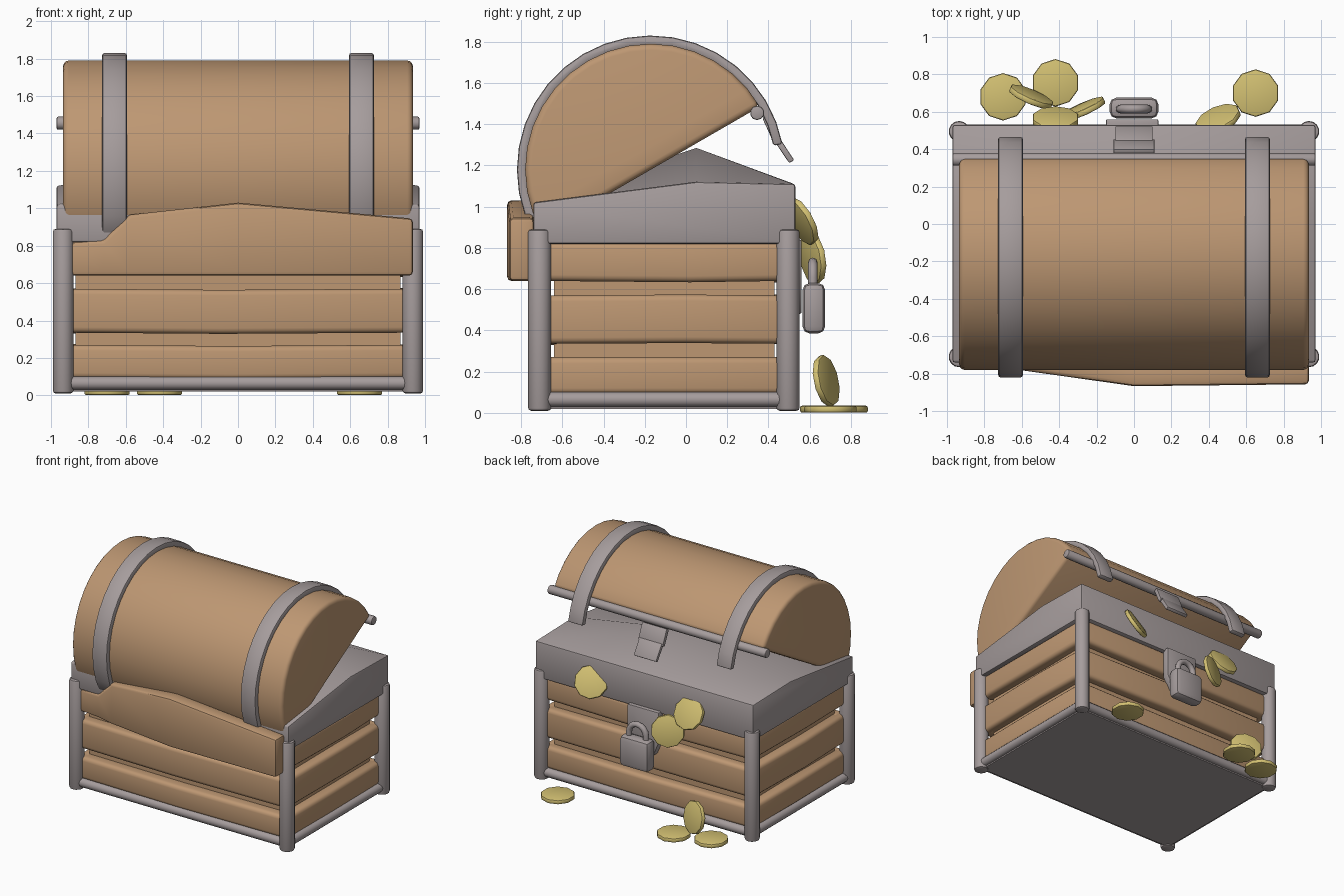
import bpy, bmesh, math, random
from mathutils import Vector

random.seed(4)
cube = bpy.data.objects.get("Cube")
if cube:
    bpy.data.objects.remove(cube, do_unlink=True)


def material(name, rgb):
    m = bpy.data.materials.new(name)
    m.use_nodes = True
    m.diffuse_color = (*rgb, 1)
    m.node_tree.nodes["Principled BSDF"].inputs["Base Color"].default_value = (*rgb, 1)
    return m


WOOD = material("warm brown wood", (0.51, 0.31, 0.17))
METAL = material("dull grey metal", (0.38, 0.335, 0.335))
GOLD = material("pale gold", (0.65, 0.53, 0.17))


def finish(bm, name, mat, bevel=0.0, segments=2):
    """Round the sharp edges and turn the bmesh into a smooth-shaded object."""
    bmesh.ops.recalc_face_normals(bm, faces=bm.faces)
    if bevel:
        sharp = [e for e in bm.edges if e.calc_face_angle(0) > math.radians(40)]
        bmesh.ops.bevel(bm, geom=sharp, offset=bevel, segments=segments,
                        profile=0.5, affect='EDGES', clamp_overlap=True)
    mesh = bpy.data.meshes.new(name)
    bm.to_mesh(mesh)
    bm.free()
    mesh.materials.append(mat)
    ob = bpy.data.objects.new(name, mesh)
    bpy.context.collection.objects.link(ob)
    bpy.ops.object.select_all(action='DESELECT')
    ob.select_set(True)
    bpy.context.view_layer.objects.active = ob
    bpy.ops.object.shade_smooth_by_angle(angle=math.radians(40))
    return ob


def loft(name, mat, sections, bevel=0.0, along_y=False, segments=2):
    """Skin sections (position, [(across, z), ...]) lying along x or y."""
    bm = bmesh.new()
    rings = []
    for a, pts in sections:
        rings.append([bm.verts.new((b, a, z) if along_y else (a, b, z)) for b, z in pts])
    n = len(rings[0])
    for r, s in zip(rings, rings[1:]):
        for i in range(n):
            j = (i + 1) % n
            bm.faces.new((r[i], r[j], s[j], s[i]))
    bm.faces.new(rings[0])
    bm.faces.new(rings[-1])
    return finish(bm, name, mat, bevel, segments)


def rect(b0, b1, z0, z1):
    return [(b0, z0), (b0, z1), (b1, z1), (b1, z0)]


def box(name, mat, x, y, z, bevel=0.0):
    return loft(name, mat, [(x[0], rect(*y, *z)), (x[1], rect(*y, *z))], bevel)


def disc(name, mat, centre, axis, radius, depth, sides, bevel):
    bm = bmesh.new()
    bmesh.ops.create_cone(bm, cap_ends=True, segments=sides, radius1=radius,
                          radius2=radius, depth=depth)
    ob = finish(bm, name, mat, bevel)
    ob.rotation_euler = Vector(axis).to_track_quat('Z', 'Y').to_euler()
    ob.location = centre
    return ob


# Body core and metal floor
FRONT, BACK, SIDE = -0.71, 0.495, 0.935
box("body_core", WOOD, (-0.87, 0.87), (-0.64, 0.43), (0.05, 0.85))
box("floor_plate", METAL, (-0.93, 0.93), (-0.70, 0.49), (0.02, 0.06))


# Wall planks, slightly bowed in the middle
def plank(name, inner, outer, z0, z1, a0, a1, along_y):
    out = math.copysign(0.012, outer) * random.uniform(0.3, 1)
    dz = random.uniform(-0.008, 0.008)
    mid = (a0 + a1) / 2 + random.uniform(-0.15, 0.15)
    loft(name, WOOD, [(a0, rect(inner, outer, z0, z1)),
                      (mid, rect(inner, outer + out, z0 + dz, z1 + dz)),
                      (a1, rect(inner, outer, z0, z1))], 0.03, along_y, 3)


for row, (z0, z1) in enumerate([(0.09, 0.27), (0.335, 0.57), (0.64, 0.83)]):
    if row < 2:
        plank("front_plank", -0.60, -0.72, z0, z1, -0.92, 0.92, False)
    plank("back_plank", 0.40, 0.50, z0, z1, -0.92, 0.92, False)
    for s in (-1, 1):
        plank("side_plank", s * 0.84, s * 0.94, z0, z1, -0.69, 0.47, True)

# Loose top plank, sprung outwards at the front
loose = [(-0.9, -0.73, 0.82), (-0.72, -0.75, 0.83), (-0.58, -0.785, 0.965),
         (0, -0.867, 1.03), (0.935, -0.857, 0.945)]
loft("loose_front_plank", WOOD,
     [(x, rect(y + 0.12, y, 0.64, top)) for x, y, top in loose], 0.02)

# Corner posts and bottom rails
for x in (-SIDE, SIDE):
    for y in (FRONT, BACK):
        disc("corner_post", METAL, (x, y, 0.45), (0, 0, 1), 0.056, 0.88, 14, 0.015)
    disc("side_rail", METAL, (x, -0.1, 0.065), (0, 1, 0), 0.036, 1.2, 12, 0)
for y in (FRONT, BACK):
    disc("long_rail", METAL, (0, y, 0.065), (1, 0, 0), 0.036, 1.86, 12, 0)


# Metal rim with its mounded top
def rim_section(x, peak):
    return (x, [(-0.74, 0.82), (-0.74, 1.02), (0.05, peak), (0.53, 1.11), (0.53, 0.82)])


loft("rim", METAL, [rim_section(-0.97, 1.12), rim_section(0, 1.285),
                    rim_section(0.97, 1.12)], 0.012)

# Open barrel lid, tilted about its axis
CY, CZ = -0.17, 1.18


def arc(radius, start, end, steps):
    angles = [math.radians(start + (end - start) * i / steps) for i in range(steps + 1)]
    return [(CY + radius * math.cos(a), CZ + radius * math.sin(a)) for a in angles]


lid = arc(0.61, 30, 210, 18)
loft("lid", WOOD, [(-0.935, lid), (0.935, lid)], 0.03, segments=3)

# Lid straps and edge rod
band = arc(0.65, 11, 210, 20) + arc(0.605, 210, 11, 20)
for s in (-1, 1):
    loft("lid_strap", METAL, [(s * 0.66 - 0.066, band), (s * 0.66 + 0.066, band)], 0.012)
disc("lid_edge_rod", METAL, (0, 0.345, 1.455), (1, 0, 0), 0.035, 1.94, 10, 0.008)

# Latch flap hanging from the lid
upper = [(0.37, 1.43), (0.40, 1.445), (0.455, 1.32), (0.425, 1.31)]
lower = [(0.42, 1.33), (0.45, 1.34), (0.525, 1.225), (0.50, 1.212)]
loft("latch_flap_top", METAL, [(-0.11, upper), (0.11, upper)], 0.006)
loft("latch_flap_tip", METAL, [(-0.10, lower), (0.10, lower)], 0.006)

# Hasp plate and padlock
bm = bmesh.new()
outline = [(-0.15, 0.84), (0.13, 0.84), (0.13, 0.6), (0.06, 0.48), (-0.1, 0.48), (-0.15, 0.6)]
face = bm.faces.new([bm.verts.new((x, 0.5, z)) for x, z in outline])
ext = bmesh.ops.extrude_face_region(bm, geom=[face])
bmesh.ops.translate(bm, vec=(0, 0.06, 0),
                    verts=[v for v in ext["geom"] if isinstance(v, bmesh.types.BMVert)])
finish(bm, "hasp_plate", METAL, 0.008)
box("padlock_body", METAL, (-0.13, 0.13), (0.565, 0.675), (0.385, 0.63), 0.035)

curve = bpy.data.curves.new("padlock_shackle", 'CURVE')
curve.dimensions = '3D'
curve.bevel_depth = 0.023
curve.bevel_resolution = 2
path = [(-0.075, 0.58)] + [(-0.075 * math.cos(a), 0.655 + 0.075 * math.sin(a))
                           for a in [math.pi * i / 8 for i in range(9)]] + [(0.075, 0.58)]
spline = curve.splines.new('POLY')
spline.points.add(len(path) - 1)
for p, (x, z) in zip(spline.points, path):
    p.co = (x, 0.615, z, 1)
    spline.use_smooth = True
curve.materials.append(METAL)
bpy.context.collection.objects.link(bpy.data.objects.new("padlock_shackle", curve))

# Spilled coins: centre and facing direction
coins = [((-0.70, 0.68, 0.018), (0, 0, 1)),
         ((-0.42, 0.755, 0.018), (0, 0, 1)),
         ((0.65, 0.70, 0.018), (0, 0, 1)),
         ((-0.55, 0.68, 0.155), (0.38, 0.9, 0.2)),
         ((0.45, 0.56, 0.93), (-0.35, 0.8, 0.45)),
         ((-0.42, 0.56, 0.91), (0, 0.88, 0.45)),
         ((-0.27, 0.615, 0.75), (-0.4, 0.9, 0.15))]
for centre, axis in coins:
    disc("coin", GOLD, centre, axis, 0.127, 0.034, 10, 0.01)
